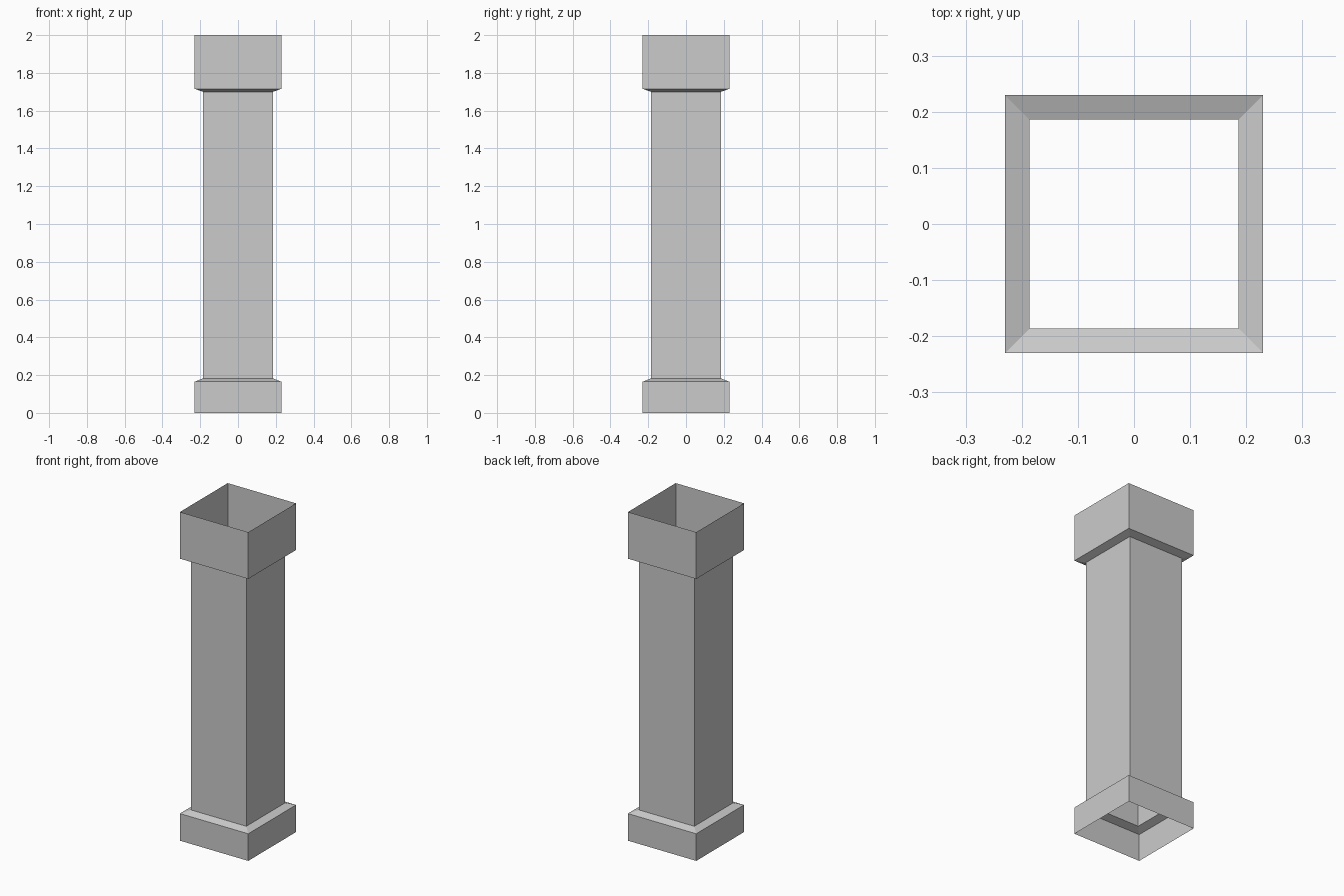
import bpy, bmesh

if "Cube" in bpy.data.objects:
    bpy.data.objects.remove(bpy.data.objects["Cube"])

# Half-width and height of each square ring, from the foot to the open top
PROFILE = [(0.23, 0.0), (0.23, 0.165), (0.186, 0.182),
           (0.186, 1.70), (0.23, 1.716), (0.23, 2.0)]
CORNERS = [(-1, -1), (1, -1), (1, 1), (-1, 1)]


def square_shell(name, profile):
    """Open-ended square shell skinned through a vertical profile."""
    bm = bmesh.new()
    rings = [[bm.verts.new((x * r, y * r, z)) for x, y in CORNERS]
             for r, z in profile]
    for low, high in zip(rings, rings[1:]):
        for i in range(4):
            j = (i + 1) % 4
            bm.faces.new((low[i], low[j], high[j], high[i]))
    mesh = bpy.data.meshes.new(name)
    bm.to_mesh(mesh)
    bm.free()
    obj = bpy.data.objects.new(name, mesh)
    bpy.context.collection.objects.link(obj)
    return obj


# Hollow pillar: base, shaft and capital as one continuous thin shell
square_shell("square_pillar", PROFILE)
